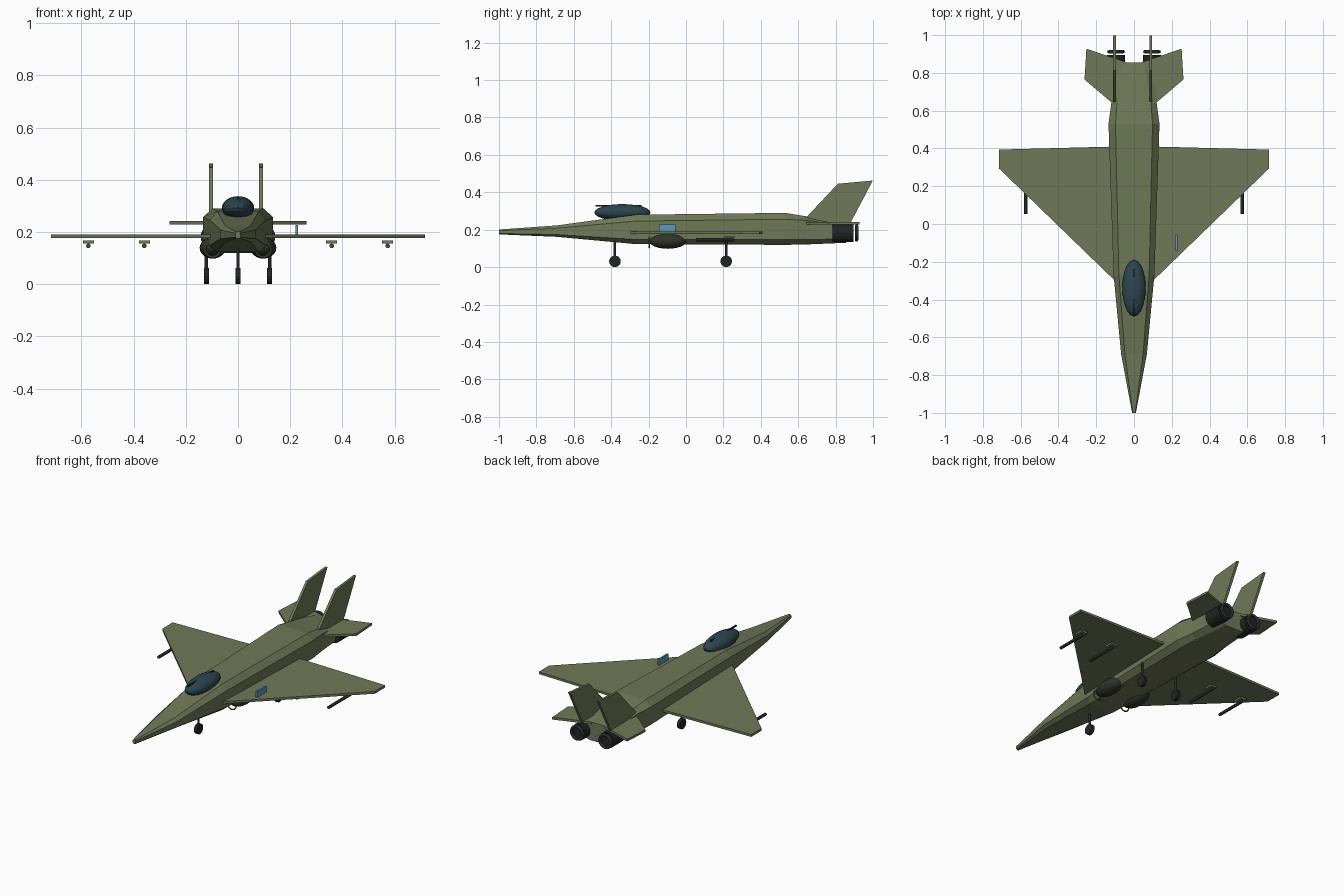
import bpy, bmesh, math
from mathutils import Vector

if "Cube" in bpy.data.objects:
    bpy.data.objects.remove(bpy.data.objects["Cube"])


def material(name, rgb):
    m = bpy.data.materials.new(name)
    m.diffuse_color = (*rgb, 1)
    m.use_nodes = True
    m.node_tree.nodes["Principled BSDF"].inputs["Base Color"].default_value = m.diffuse_color
    return m


OLIVE = material("olive", (0.16, 0.19, 0.095))
DARK = material("dark", (0.016, 0.018, 0.018))
INTAKE = material("intake", (0.03, 0.035, 0.025))
METAL = material("metal", (0.06, 0.06, 0.065))
GLASS = material("glass", (0.025, 0.06, 0.08))
BLUE = material("blue", (0.10, 0.33, 0.52))


def from_bmesh(name, bm, mat):
    bmesh.ops.recalc_face_normals(bm, faces=bm.faces)
    me = bpy.data.meshes.new(name)
    bm.to_mesh(me)
    bm.free()
    ob = bpy.data.objects.new(name, me)
    bpy.context.collection.objects.link(ob)
    me.materials.append(mat)
    return ob


def loft(name, rings, mat):
    bm = bmesh.new()
    loops = [[bm.verts.new(p) for p in ring] for ring in rings]
    n = len(loops[0])
    for a, b in zip(loops, loops[1:]):
        for i in range(n):
            j = (i + 1) % n
            bm.faces.new((a[i], a[j], b[j], b[i]))
    bm.faces.new(loops[0])
    bm.faces.new(loops[-1])
    return from_bmesh(name, bm, mat)


def plate(name, outline, depth, mat):
    d = Vector(depth)
    return loft(name, [[Vector(p) for p in outline], [Vector(p) + d for p in outline]], mat)


def finish(name, mat, smooth=False):
    ob = bpy.context.object
    ob.name = name
    ob.data.materials.append(mat)
    if smooth:
        bpy.ops.object.shade_smooth_by_angle()
    return ob


def box(name, loc, size, mat):
    bpy.ops.mesh.primitive_cube_add(size=1, location=loc)
    bpy.context.object.scale = size
    return finish(name, mat)


def cylinder(name, loc, r, depth, axis, mat, sides=16):
    rot = {"x": (0, math.pi / 2, 0), "y": (math.pi / 2, 0, 0), "z": (0, 0, 0)}[axis]
    bpy.ops.mesh.primitive_cylinder_add(vertices=sides, radius=r, depth=depth,
                                        location=loc, rotation=rot)
    return finish(name, mat)


def ellipsoid(name, loc, size, mat):
    bpy.ops.mesh.primitive_uv_sphere_add(segments=20, ring_count=12, radius=1, location=loc)
    bpy.context.object.scale = size
    return finish(name, mat)


def ring(name, loc, major, minor, mat):
    bpy.ops.mesh.primitive_torus_add(major_segments=20, minor_segments=8, major_radius=major,
                                     minor_radius=minor, location=loc,
                                     rotation=(math.pi / 2, 0, 0))
    return finish(name, mat)


# Fuselage: eight-sided sections (y, top half width, side half width, four heights)
sections = [
    (-1.0, .006, .010, .175, .180, .195, .201),
    (-.69, .048, .068, .162, .174, .208, .223),
    (-.27, .080, .108, .123, .148, .246, .280),
    (.53, .098, .135, .119, .148, .256, .290),
    (.64, .090, .120, .121, .148, .250, .272),
    (.855, .055, .105, .130, .150, .225, .242)]
rings = []
for y, tw, sw, z0, z1, z2, z3 in sections:
    right = [(tw, y, z0), (sw, y, z1), (sw, y, z2), (tw, y, z3)]
    rings.append(right + [(-x, yy, z) for x, yy, z in reversed(right)])
loft("fuselage", rings, OLIVE)

# Canopy and its thin top frame
ellipsoid("canopy", (0, -.34, .292), (.062, .15, .045), GLASS)
box("canopy_frame", (0, -.361, .329), (.008, .246, .008), DARK)

for side, s in (("right", 1), ("left", -1)):
    # Delta wing, tailplane and tail fin
    plate(side + "_wing", [(s * .06, -.34, .177), (s * .716, .295, .177),
                           (s * .716, .394, .177), (s * .06, .411, .177)], (0, 0, .014), OLIVE)
    plate(side + "_tailplane", [(s * .05, .59, .228), (s * .115, .64, .228), (s * .262, .765, .228),
                                (s * .252, .928, .228), (s * .04, .856, .228)], (0, 0, .014), OLIVE)
    x = s * .096
    plate(side + "_tail_fin", [(x, .645, .24), (x, .645, .268), (x, .812, .446),
                               (x, .999, .463), (x, .875, .228)], (-.015, 0, 0), OLIVE)

    # Engine nozzle with a ring, and a rounded intake with a lip
    cylinder(side + "_nozzle", (s * .095, .84, .182), .048, .112, "y", DARK, 20)
    ring(side + "_nozzle_ring", (s * .095, .912, .183), .038, .009, METAL)
    ellipsoid(side + "_intake", (s * .097, -.097, .139), (.05, .099, .041), INTAKE)
    ring(side + "_intake_lip", (s * .097, -.197, .133), .029, .004, OLIVE)

    # Missiles with flat tail fins under the wing
    for label, mx in (("inner", .359), ("outer", .573)):
        name = f"{side}_{label}_missile"
        cylinder(name, (s * mx, .155, .147), .009, .205, "y", METAL, 10)
        box(name + "_fins", (s * mx, .233, .161), (.042, .052, .012), OLIVE)

# Landing gear
for name, x, y in (("nose", 0, -.38), ("right_main", .121, .215), ("left_main", -.121, .215)):
    cylinder(name + "_strut", (x, y, .09), .007, .12, "z", METAL, 10)
    cylinder(name + "_wheel", (x, y, .031), .031, .02, "x", DARK, 16)

# Small blue panel on the right wing
box("wing_panel", (.225, -.1, .208), (.01, .088, .038), BLUE)
